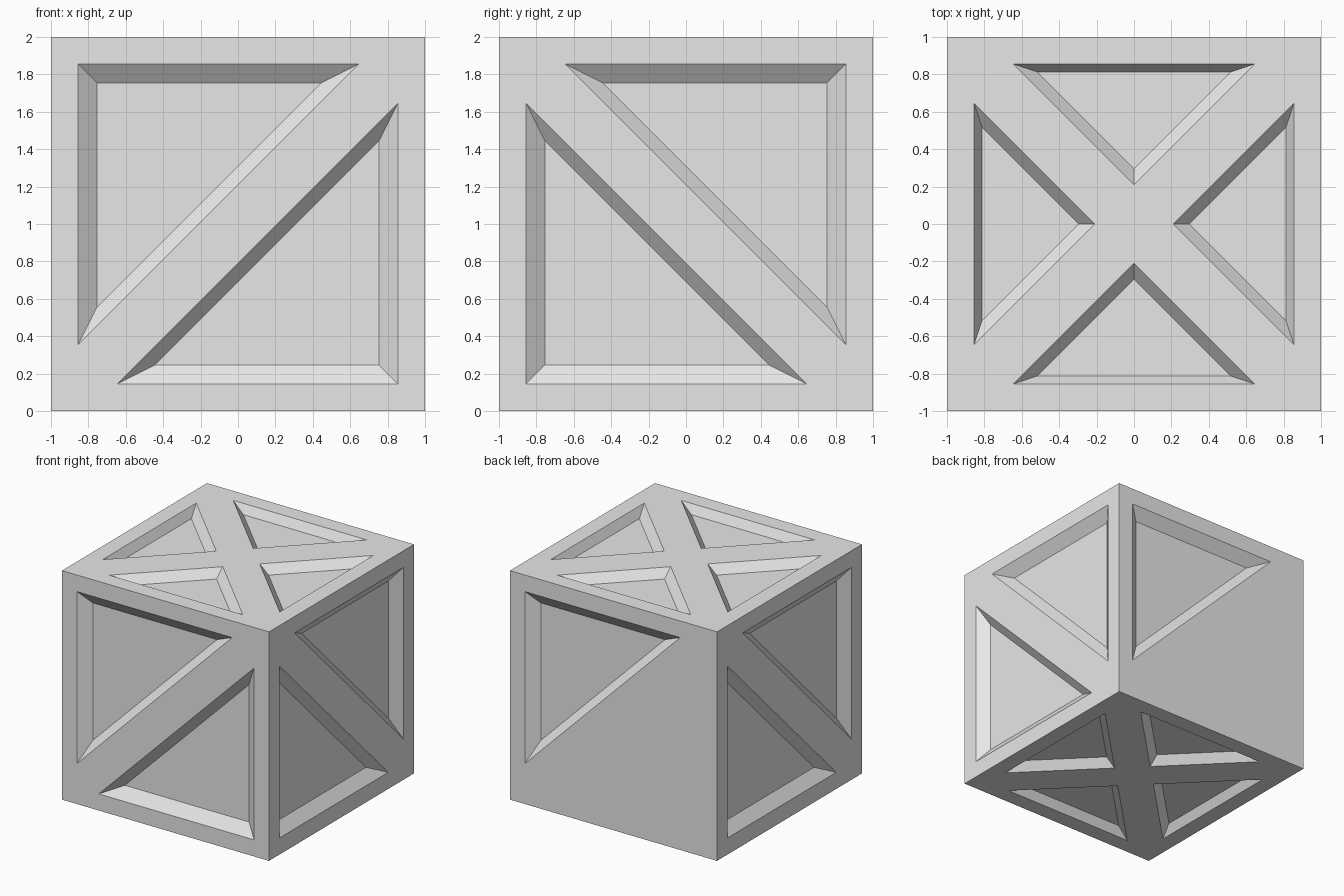
import bpy, bmesh
from math import pi
from mathutils import Matrix, Vector

old = bpy.data.objects.get("Cube")
if old:
    bpy.data.objects.remove(old)

DEPTH = 0.075      # pocket depth
OVER = 0.02        # how far cutters stick out of the surface
TAPER = 0.2        # floor triangle is this much smaller than the rim

grey = bpy.data.materials.new("light grey")
grey.use_nodes = True
grey.diffuse_color = (0.8, 0.8, 0.8, 1)
grey.node_tree.nodes["Principled BSDF"].inputs["Base Color"].default_value = (0.8, 0.8, 0.8, 1)


def make_object(name, bm):
    bmesh.ops.recalc_face_normals(bm, faces=bm.faces)
    mesh = bpy.data.meshes.new(name)
    bm.to_mesh(mesh)
    bm.free()
    mesh.materials.append(grey)
    obj = bpy.data.objects.new(name, mesh)
    bpy.context.collection.objects.link(obj)
    return obj


def add_pocket(bm, tri, turn, side):
    """Tapered triangular prism sunk into one side of the block."""
    spin = Matrix.Rotation(turn, 3, 'Z')
    pts = [spin @ Vector((u, v, 0)) for u, v in tri]
    mid = sum(pts, Vector()) / 3
    rings = []
    for h in (OVER, -DEPTH):
        scale = 1 + TAPER * h / DEPTH
        rings.append([bm.verts.new(side @ (mid + (p - mid) * scale + Vector((0, 0, 1 + h))))
                      for p in pts])
    top, floor = rings
    bm.faces.new(top)
    bm.faces.new(floor)
    for i in range(3):
        j = (i + 1) % 3
        bm.faces.new((top[i], top[j], floor[j], floor[i]))


# Rim triangles, in the plane of each side
upper_left = [(-0.855, 0.855), (0.645, 0.855), (-0.855, -0.645)]
upper_right = [(-u, v) for u, v in upper_left]
quarter = [(-0.645, 0.855), (0.645, 0.855), (0, 0.21)]

to_centre = Matrix.Translation((0, 0, 1))
cut = bmesh.new()

# Upright sides: front, right, back, left; the back has a single pocket
for k, (tri, turns) in enumerate([(upper_left, (0, pi)), (upper_right, (0, pi)),
                                  (upper_left, (0,)), (upper_right, (0, pi))]):
    side = to_centre @ Matrix.Rotation(k * pi / 2, 4, 'Z') @ Matrix.Rotation(pi / 2, 4, 'X')
    for turn in turns:
        add_pocket(cut, tri, turn, side)

# Top and bottom: four pockets leaving a cross
for flip in (0, pi):
    side = to_centre @ Matrix.Rotation(flip, 4, 'X')
    for k in range(4):
        add_pocket(cut, quarter, k * pi / 2, side)

cutter = make_object("pocket_cutter", cut)
cutter.hide_render = True

# Crate block
block = bmesh.new()
bmesh.ops.create_cube(block, size=2, matrix=to_centre)
crate = make_object("crate", block)

mod = crate.modifiers.new("pockets", 'BOOLEAN')
mod.operation = 'DIFFERENCE'
mod.solver = 'EXACT'
mod.object = cutter

# Bake the cut and drop the cutter
graph = bpy.context.evaluated_depsgraph_get()
baked = bpy.data.meshes.new_from_object(crate.evaluated_get(graph))
crate.modifiers.clear()
crate.data = baked
bpy.data.objects.remove(cutter)
